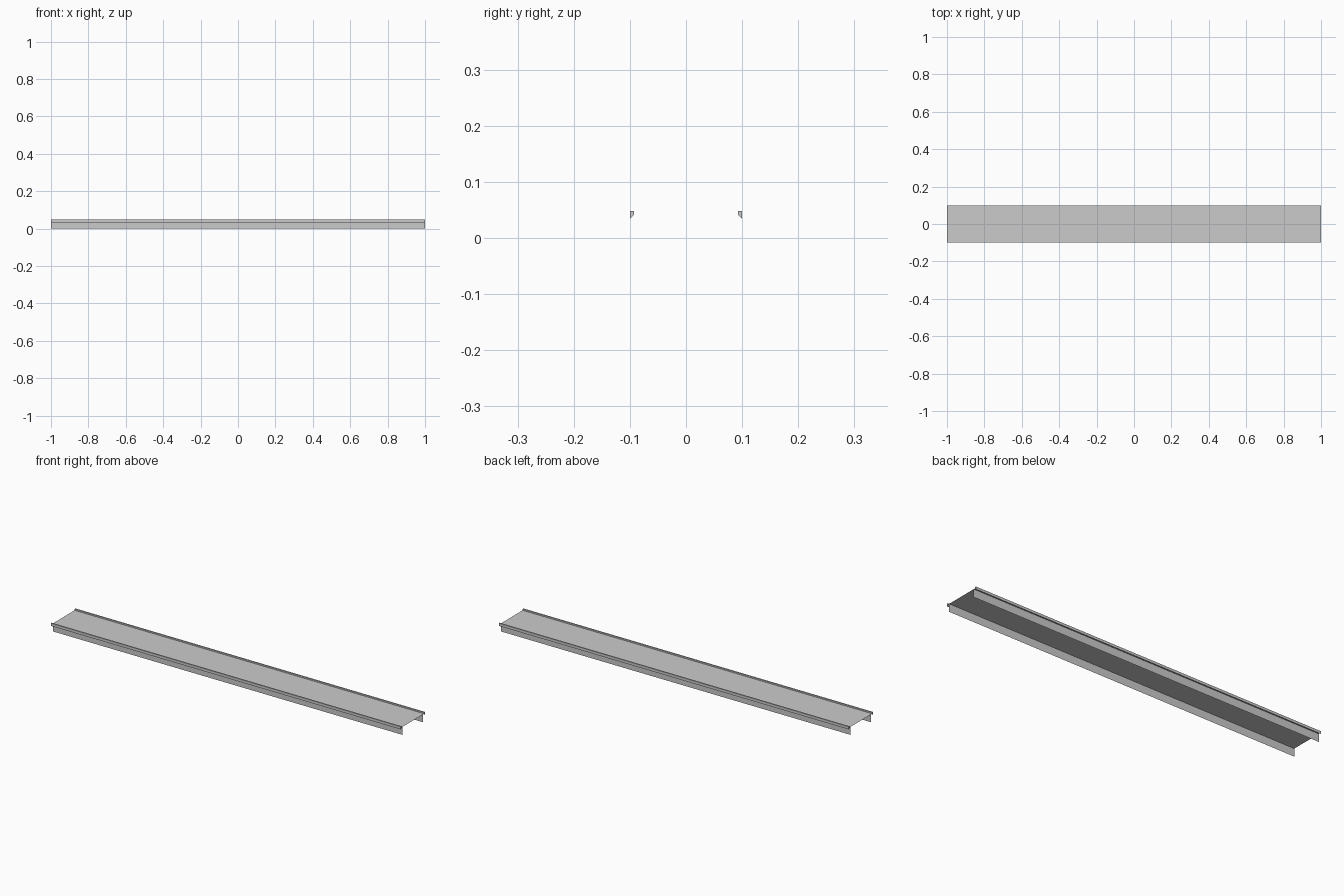
import bpy

if "Cube" in bpy.data.objects:
    bpy.data.objects.remove(bpy.data.objects["Cube"])

grey = bpy.data.materials.new("concrete grey")
grey.diffuse_color = (0.6, 0.6, 0.6, 1)
grey.use_nodes = True
grey.node_tree.nodes["Principled BSDF"].inputs["Base Color"].default_value = grey.diffuse_color


def extrude_x(name, profile, closed=False):
    """Run a (y, z) profile along the full length; closed ones get end caps."""
    n = len(profile)
    verts = [(x, y, z) for x in (-1, 1) for y, z in profile]
    faces = [(i, (i + 1) % n, (i + 1) % n + n, i + n)
             for i in range(n if closed else n - 1)]
    if closed:
        faces += [tuple(reversed(range(n))), tuple(range(n, 2 * n))]
    mesh = bpy.data.meshes.new(name)
    mesh.from_pydata(verts, [], faces)
    mesh.materials.append(grey)
    obj = bpy.data.objects.new(name, mesh)
    bpy.context.collection.objects.link(obj)
    return obj


# Thin road deck between the two kerbs
extrude_x("deck", [(0.093, 0.041), (-0.093, 0.041)])

for side, label in ((-1, "front"), (1, "back")):
    # Solid kerb with a chamfered inner bottom edge
    kerb = [(0.1, 0.034), (0.1, 0.048), (0.093, 0.048), (0.093, 0.041)]
    # Thin girder hanging below the overhang
    girder = [(0.085, 0.041), (0.085, 0.0)]
    kerb = [(side * y, z) for y, z in kerb]
    girder = [(side * y, z) for y, z in girder]
    if side < 0:
        kerb.reverse()
        girder.reverse()
    extrude_x(label + "_kerb", kerb, closed=True)
    extrude_x(label + "_girder", girder)
